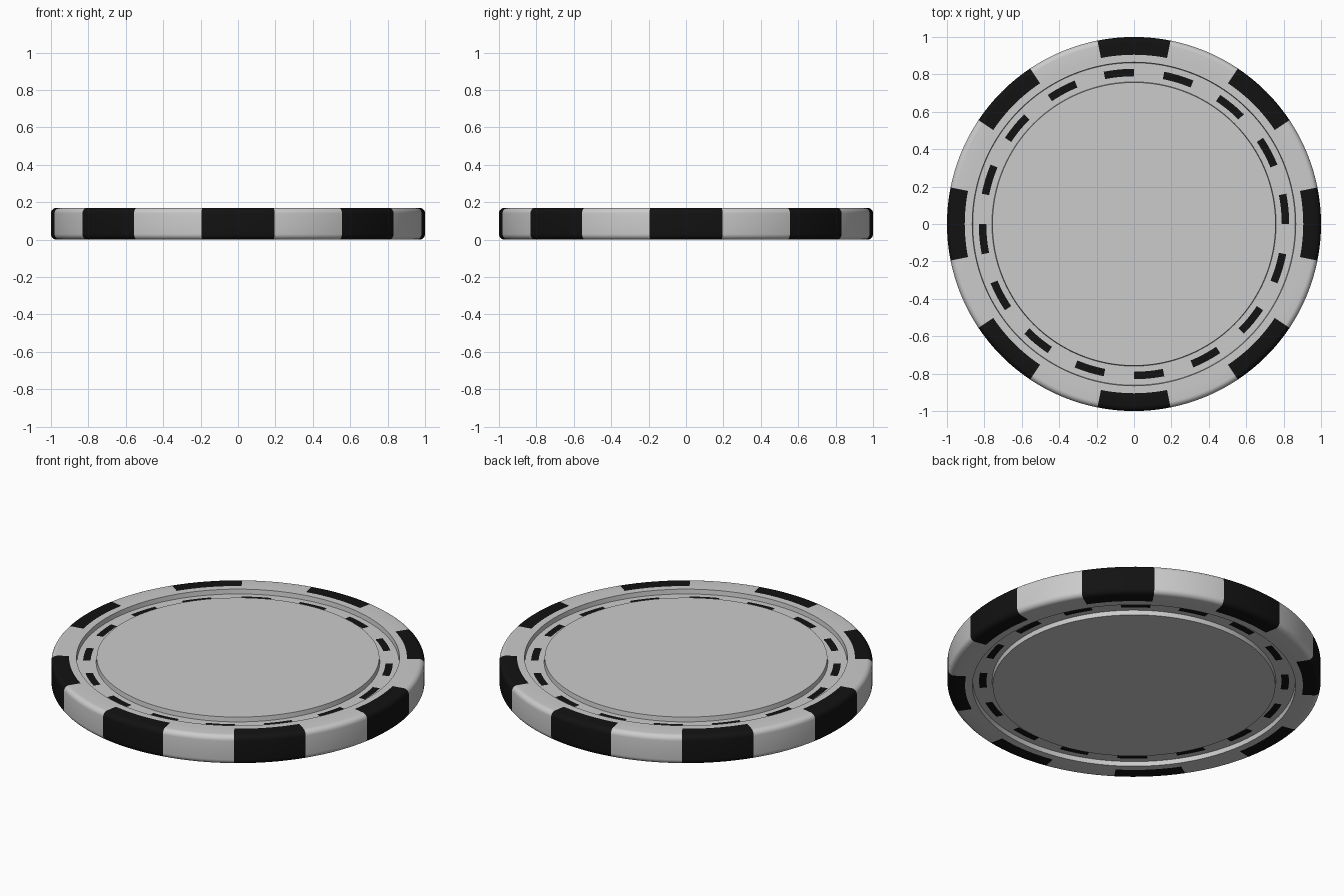
import bpy
import bmesh
from math import cos, sin, pi, radians

if "Cube" in bpy.data.objects:
    bpy.data.objects.remove(bpy.data.objects["Cube"])

SEGMENTS = 128            # 4 steps = 11.25 degrees
HEIGHT = 0.17
FILLET = 0.03
GROOVE = 0.027            # depth of the ring channel

# Upper half of the lathe profile, from the face centre out to the rim
upper = [(0.757, HEIGHT), (0.760, HEIGHT - GROOVE),
         (0.79, HEIGHT - GROOVE), (0.83, HEIGHT - GROOVE),
         (0.862, HEIGHT - GROOVE), (0.865, HEIGHT), (0.905, HEIGHT)]
for i in range(7):
    a = pi / 2 * (1 - i / 6)
    upper.append((1 - FILLET + FILLET * cos(a), HEIGHT - FILLET + FILLET * sin(a)))

# Mirror the profile for the underside
profile = upper + [(r, HEIGHT - z) for r, z in reversed(upper)]

bm = bmesh.new()
rings = []
for r, z in profile:
    rings.append([bm.verts.new((r * cos(2 * pi * s / SEGMENTS),
                                r * sin(2 * pi * s / SEGMENTS), z))
                  for s in range(SEGMENTS)])

for k in range(len(rings) - 1):
    mid_r = (profile[k][0] + profile[k + 1][0]) / 2
    for s in range(SEGMENTS):
        t = (s + 1) % SEGMENTS
        face = bm.faces.new((rings[k][s], rings[k + 1][s],
                             rings[k + 1][t], rings[k][t]))
        edge_spot = mid_r > 0.905 and (s + 4) % 16 < 8    # 8 rim spots
        dash = 0.79 < mid_r < 0.83 and s % 8 < 4          # 16 dashes per face
        face.material_index = 1 if edge_spot or dash else 0

# Flat centre discs, top and bottom
bm.faces.new(rings[0])
bm.faces.new(list(reversed(rings[-1])))
bmesh.ops.recalc_face_normals(bm, faces=bm.faces[:])

mesh = bpy.data.meshes.new("poker_chip")
bm.to_mesh(mesh)
bm.free()

# Plain grey body and black inlays
black = bpy.data.materials.new("black_inlay")
black.diffuse_color = (0.006, 0.006, 0.006, 1)
black.use_nodes = True
black.node_tree.nodes["Principled BSDF"].inputs["Base Color"].default_value = black.diffuse_color
mesh.materials.append(None)
mesh.materials.append(black)

chip = bpy.data.objects.new("poker_chip", mesh)
bpy.context.collection.objects.link(chip)
bpy.context.view_layer.objects.active = chip
chip.select_set(True)
bpy.ops.object.shade_smooth_by_angle(angle=radians(30))
